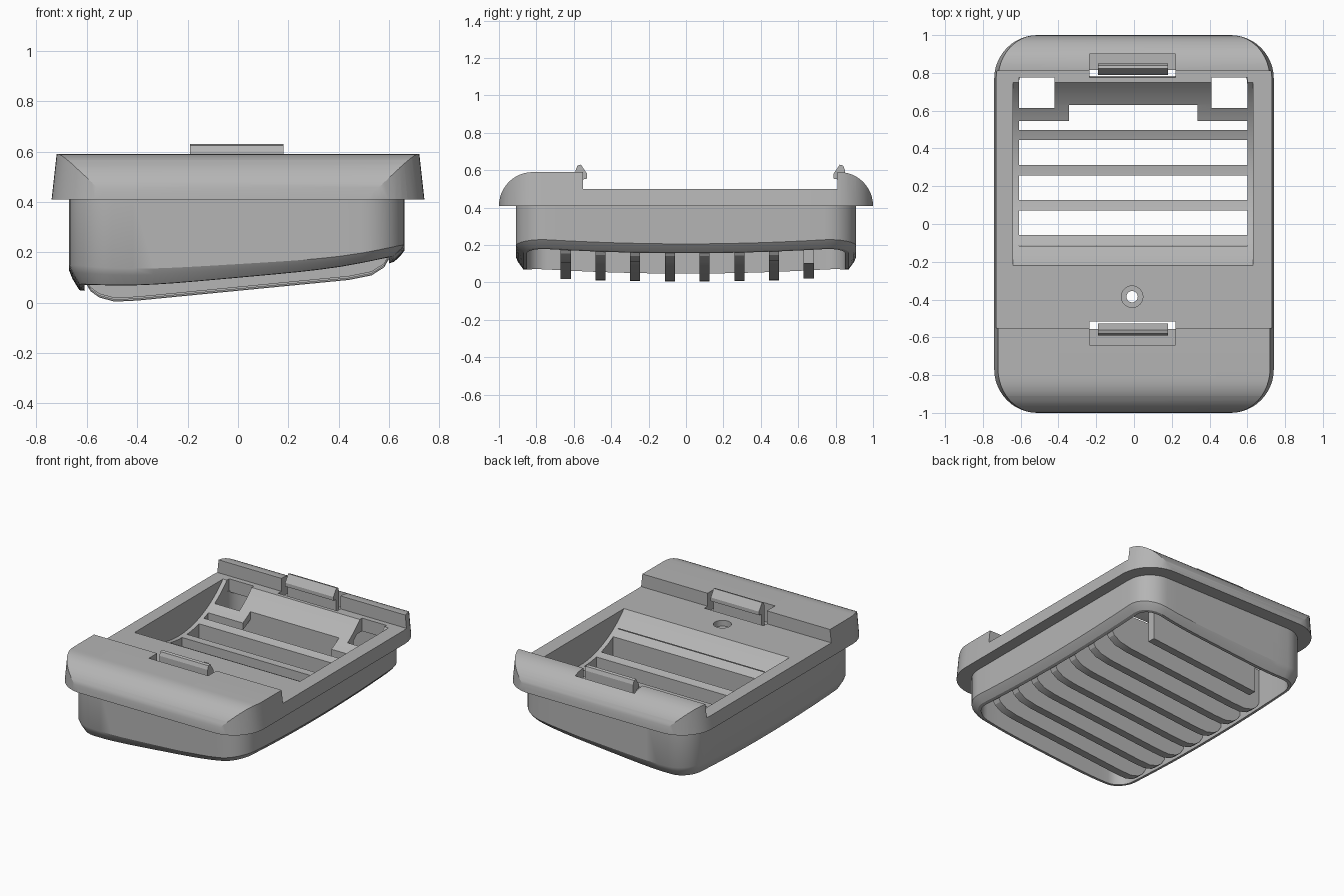
import bpy, bmesh, math
from mathutils import Vector

cube = bpy.data.objects.get("Cube")
if cube:
    bpy.data.objects.remove(cube, do_unlink=True)

grey = bpy.data.materials.new("plain grey")
grey.use_nodes = True
COLOUR = (0.46, 0.46, 0.46, 1)
grey.diffuse_color = COLOUR
grey.node_tree.nodes["Principled BSDF"].inputs["Base Color"].default_value = COLOUR

CX = -0.005            # everything sits very slightly off centre in x


def finish(name, bm):
    bmesh.ops.recalc_face_normals(bm, faces=bm.faces)
    mesh = bpy.data.meshes.new(name)
    bm.to_mesh(mesh)
    bm.free()
    obj = bpy.data.objects.new(name, mesh)
    bpy.context.collection.objects.link(obj)
    mesh.materials.append(grey)
    return obj


def loft(name, rings, closed=False):
    """Skin equal rings of points; cap the ends, or join last to first."""
    bm = bmesh.new()
    loops = [[bm.verts.new(p) for p in ring] for ring in rings]
    pairs = list(zip(loops, loops[1:]))
    if closed:
        pairs.append((loops[-1], loops[0]))
    else:
        bm.faces.new(loops[0])
        bm.faces.new(loops[-1])
    n = len(loops[0])
    for a, b in pairs:
        for i in range(n):
            j = (i + 1) % n
            bm.faces.new((a[i], a[j], b[j], b[i]))
    return finish(name, bm)


def extrude_x(name, yz, x0, x1):
    return loft(name, [[(x, y, z) for y, z in yz] for x in (x0, x1)])


def extrude_y(name, xz, y0, y1):
    return loft(name, [[(x, y, z) for x, z in xz] for y in (y0, y1)])


def box(name, x0, x1, y0, y1, z0, z1):
    return extrude_x(name, [(y0, z0), (y1, z0), (y1, z1), (y0, z1)], x0, x1)


def disc(name, x, y, r, z0, z1):
    pts = [(x + r * math.cos(i * math.tau / 32), y + r * math.sin(i * math.tau / 32))
           for i in range(32)]
    return loft(name, [[(px, py, z) for px, py in pts] for z in (z0, z1)])


def outline(hx, hy, r, steps=8):
    """Rounded rectangle, with its straight edges subdivided."""
    corners = []
    for k, (sx, sy) in enumerate(((1, 1), (-1, 1), (-1, -1), (1, -1))):
        corners.append([Vector((sx * (hx - r) + r * math.cos(a), sy * (hy - r) + r * math.sin(a)))
                        for a in (math.pi / 2 * (k + i / steps) for i in range(steps + 1))])
    pts = []
    for k, arc in enumerate(corners):
        nxt = corners[(k + 1) % 4][0]
        pts += arc + [arc[-1].lerp(nxt, i / 12) for i in range(1, 12)]
    return pts


def boolean(obj, cutter, operation="DIFFERENCE", keep=False):
    mod = obj.modifiers.new("cut", "BOOLEAN")
    mod.operation, mod.solver, mod.object = operation, "EXACT", cutter
    bpy.context.view_layer.objects.active = obj
    bpy.ops.object.modifier_apply(modifier=mod.name)
    if not keep:
        bpy.data.objects.remove(cutter, do_unlink=True)


def smooth(obj):
    bpy.ops.object.select_all(action="DESELECT")
    obj.select_set(True)
    bpy.context.view_layer.objects.active = obj
    bpy.ops.object.shade_smooth_by_angle(angle=math.radians(25))


# Hollow dish: an arc along y, sunk from the deck
DECK, BASE, TOP = 0.5, 0.41, 0.59
DISH0, DISH1, DEPTH = -0.22, 0.75, 0.21
HALF, MID = (DISH1 - DISH0) / 2, (DISH0 + DISH1) / 2
R = (HALF ** 2 + DEPTH ** 2) / (2 * DEPTH)
ARC_Z = DECK - DEPTH + R
SWEEP = math.asin(HALF / R)


def dish_arc(radius, n=28):
    return [(MID + radius * math.sin(a), ARC_Z - radius * math.cos(a))
            for a in (SWEEP * (2 * i / n - 1) for i in range(n + 1))]


dish_cutter = extrude_x("dish_cutter", dish_arc(R) + [(DISH1, 0.8), (DISH0, 0.8)], -0.64, 0.63)
dish_cutter.hide_render = True

# Top frame: side profile trimmed by a tapered rounded footprint
ROUND = TOP - BASE
turn = [i * math.pi / 24 for i in range(13)]
profile = [(-1 + ROUND - ROUND * math.cos(a), BASE + ROUND * math.sin(a)) for a in turn]
profile += [(-0.55, TOP), (-0.55, DECK), (0.81, DECK), (0.81, TOP)]
profile += [(1 - ROUND + ROUND * math.sin(a), BASE + ROUND * math.cos(a)) for a in turn]
frame = extrude_x("top_frame", profile, -0.9, 0.9)
foot = outline(0.74, 1.0, 0.23, 12)
taper = 0.02 / 0.74 / ROUND
boolean(frame, loft("footprint", [[(p.x * (1 - (z - BASE) * taper), p.y, z) for p in foot]
                                  for z in (BASE - 0.0005, TOP + 0.02)]), "INTERSECT")
boolean(frame, dish_cutter, keep=True)

# Screw hole with a wider seat
boolean(frame, disc("hole", -0.01, -0.385, 0.03, 0.3, 0.7))
boolean(frame, disc("seat", -0.01, -0.385, 0.057, 0.46, 0.7))

# Clip pockets: an open slot beside the step and a shallow recess behind it
for step, out in ((-0.55, -1), (0.81, 1)):
    a, b = sorted((step + 0.005 * out, step - 0.035 * out))
    boolean(frame, box("slot", -0.235, 0.22, a, b, 0.3, 0.8))
    a, b = sorted((step, step + 0.09 * out))
    boolean(frame, box("recess", -0.235, 0.22, a, b, 0.46, 0.8))

# Corner drain windows at the back of the dish
WINDOWS = ((-0.61, -0.42), (0.41, 0.6))
for x0, x1 in WINDOWS:
    boolean(frame, box("window", x0, x1, 0.615, 0.775, 0.2, 0.8))
smooth(frame)

# Clips: an upright arm with a hooked, bevelled head
for name, step, out in (("front_clip", -0.55, -1), ("back_clip", 0.81, 1)):
    hook = [(0.04, 0.44), (0.04, 0.6), (0.03, 0.625), (0.012, 0.63), (-0.022, 0.58),
            (-0.022, 0.555), (0.006, 0.55), (0.006, 0.44)]
    extrude_x(name, [(step + out * u, z) for u, z in hook], -0.19, 0.18)


# Lower body wall: ring section with a tilted, softly curved lower edge
def edge(x, y):
    return 0.12 + 0.06 * x + 0.04 * y * y + 0.045 * (abs(x) / 0.66) ** 4


def lip(x, y):
    return edge(x, y) - 0.05 + 0.03 * x


def wall_ring(inset, height):
    pts = outline(0.665 - inset, 0.91 - inset, 0.17 - inset)
    return [(p.x + CX, p.y, height(p.x, p.y)) for p in pts]


body = loft("body_wall", [
    wall_ring(0, lambda x, y: BASE + 0.01),
    wall_ring(0, edge),
    wall_ring(0.012, lambda x, y: edge(x, y) * 0.6 + lip(x, y) * 0.4),
    wall_ring(0.04, lip),
    wall_ring(0.06, lip),
    wall_ring(0.06, lambda x, y: BASE + 0.01)], closed=True)
boolean(body, dish_cutter, keep=True)
smooth(body)

# Dish shell: curved floor, opened up between its rims
shell = extrude_x("dish_shell", dish_arc(R) + dish_arc(R + 0.045)[::-1], -0.64, 0.63)
boolean(shell, box("opening", -0.61, 0.6, -0.135, 0.545, 0, 0.8))
boolean(shell, box("back_opening", -0.345, 0.335, 0.5, 0.63, 0, 0.8))
for x0, x1 in WINDOWS:
    boolean(shell, box("window", x0, x1, 0.615, 0.8, 0, 0.8))
smooth(shell)

# Drain fins: eight cross ribs with rounded lower ends
BELLY = [(-0.625, 0.15), (-0.61, 0.085), (-0.585, 0.045), (-0.55, 0.02), (-0.49, 0.004),
         (-0.4, 0.008), (0.44, 0.09), (0.53, 0.108), (0.58, 0.14), (0.615, 0.2)]
for k in range(8):
    y = -0.643 + 0.1856 * k
    rise = 0.035 * y * y
    fin = extrude_y("drain_fin_%d" % (k + 1),
                    [(x, z + rise) for x, z in BELLY] + [(0.615, 0.43), (-0.625, 0.43)],
                    y - 0.027, y + 0.027)
    if k == 7:
        boolean(fin, box("middle_only", -0.42, 0.41, 0.4, 0.9, -0.2, 0.8), "INTERSECT")
    boolean(fin, dish_cutter, keep=True)
    smooth(fin)

bpy.data.objects.remove(dish_cutter, do_unlink=True)
